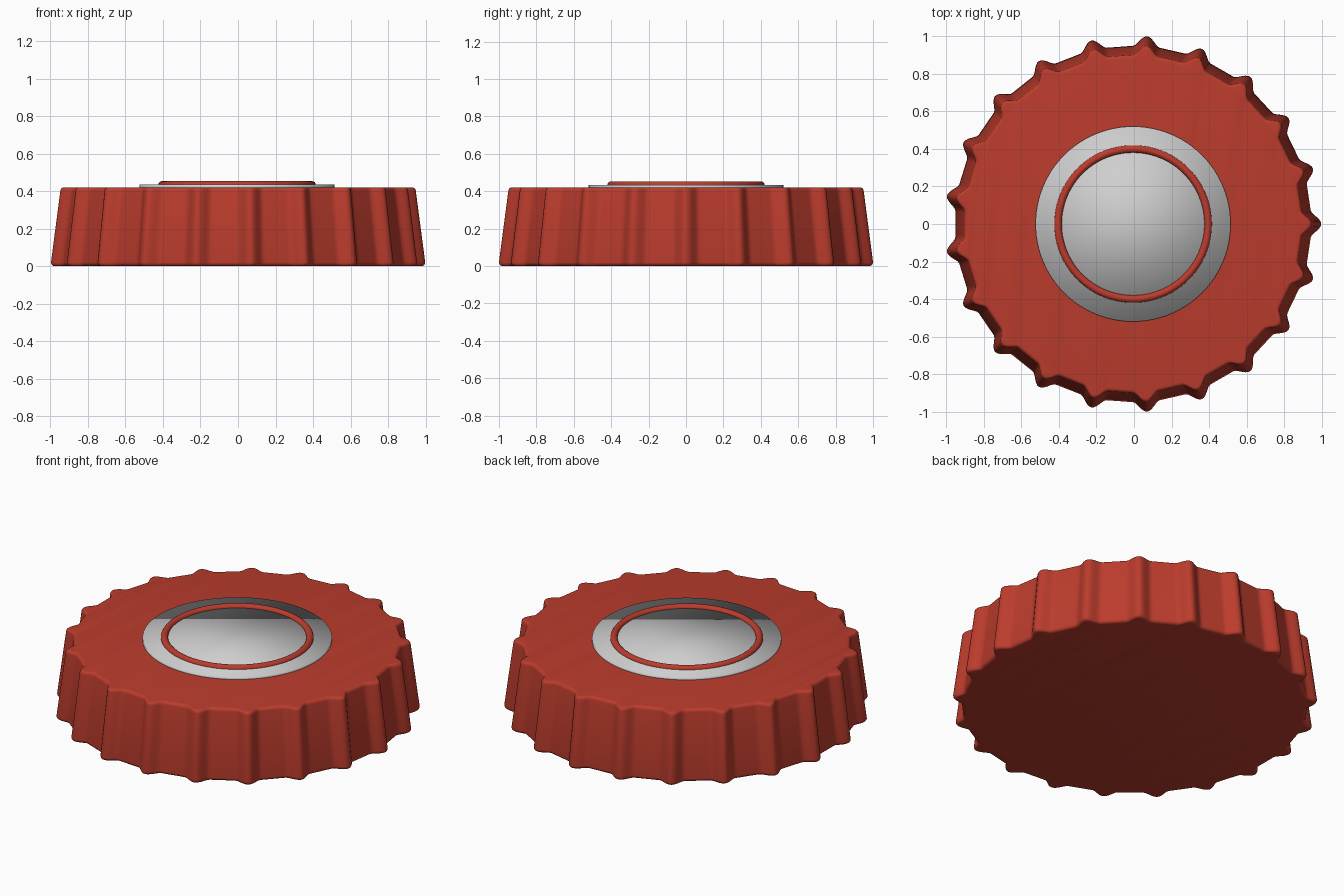
import bpy, bmesh, math

if "Cube" in bpy.data.objects:
    bpy.data.objects.remove(bpy.data.objects["Cube"])

RIDGES = 21
STEPS = 24          # outline points per ridge
SHIFT = -0.005      # centres the odd-numbered ridges


def material(name, rgb):
    m = bpy.data.materials.new(name)
    m.diffuse_color = (*rgb, 1)
    m.use_nodes = True
    m.node_tree.nodes["Principled BSDF"].inputs["Base Color"].default_value = m.diffuse_color
    return m


red = material("red plastic", (0.50, 0.045, 0.026))
grey = material("light grey metal", (0.62, 0.62, 0.62))


def outline_radius(a):
    """Rounded ridge in the middle of each sector, straight panel between ridges."""
    pitch = 2 * math.pi / RIDGES
    d = abs((a + pitch / 2) % pitch - pitch / 2)
    foot, base = math.radians(4.2), 0.95
    if d < foot:
        return base + 0.053 * (0.5 + 0.5 * math.cos(math.pi * d / foot)) ** 0.8
    half = pitch / 2
    return base * math.cos(half - foot) / math.cos(half - d)


def stacked_rings(name, levels, radius, count, mat):
    """Solid from (z, scale, inset) levels; returns a smooth object."""
    bm = bmesh.new()
    rings = []
    for z, scale, inset in levels:
        ring = []
        for i in range(count):
            a = 2 * math.pi * i / count
            r = radius(a) * scale - inset
            ring.append(bm.verts.new((r * math.cos(a) + SHIFT, r * math.sin(a), z)))
        rings.append(ring)
    for low, high in zip(rings, rings[1:]):
        for i in range(count):
            j = (i + 1) % count
            bm.faces.new((low[i], low[j], high[j], high[i]))
    bm.faces.new(rings[0][::-1])
    bm.faces.new(rings[-1])
    for f in bm.faces:
        f.smooth = True
    mesh = bpy.data.meshes.new(name)
    bm.to_mesh(mesh)
    bm.free()
    mesh.materials.append(mat)
    ob = bpy.data.objects.new(name, mesh)
    bpy.context.collection.objects.link(ob)
    return ob


# Ridged tapered body with rounded rims
B, T, H = 0.02, 0.95, 0.42
arc = [math.radians(a) for a in (0, 18, 36, 54, 72, 90)]
levels = [(B - B * math.cos(a), 1.0, B - B * math.sin(a)) for a in arc]
levels += [(H - B + B * math.sin(a), T, B - B * math.cos(a)) for a in arc]
stacked_rings("ridged_body", levels, outline_radius, RIDGES * STEPS, red)

# Thin metal disc, fully smooth shaded
stacked_rings("metal_disc", [(0.41, 1, 0), (0.434, 1, 0)], lambda a: 0.52, 96, grey)

# Raised ring on the disc
bpy.ops.mesh.primitive_torus_add(major_radius=0.40, minor_radius=0.02,
                                 major_segments=96, minor_segments=16,
                                 location=(SHIFT, 0, 0.433))
ring = bpy.context.object
ring.name = "raised_ring"
ring.data.materials.append(red)
bpy.ops.object.shade_smooth()
